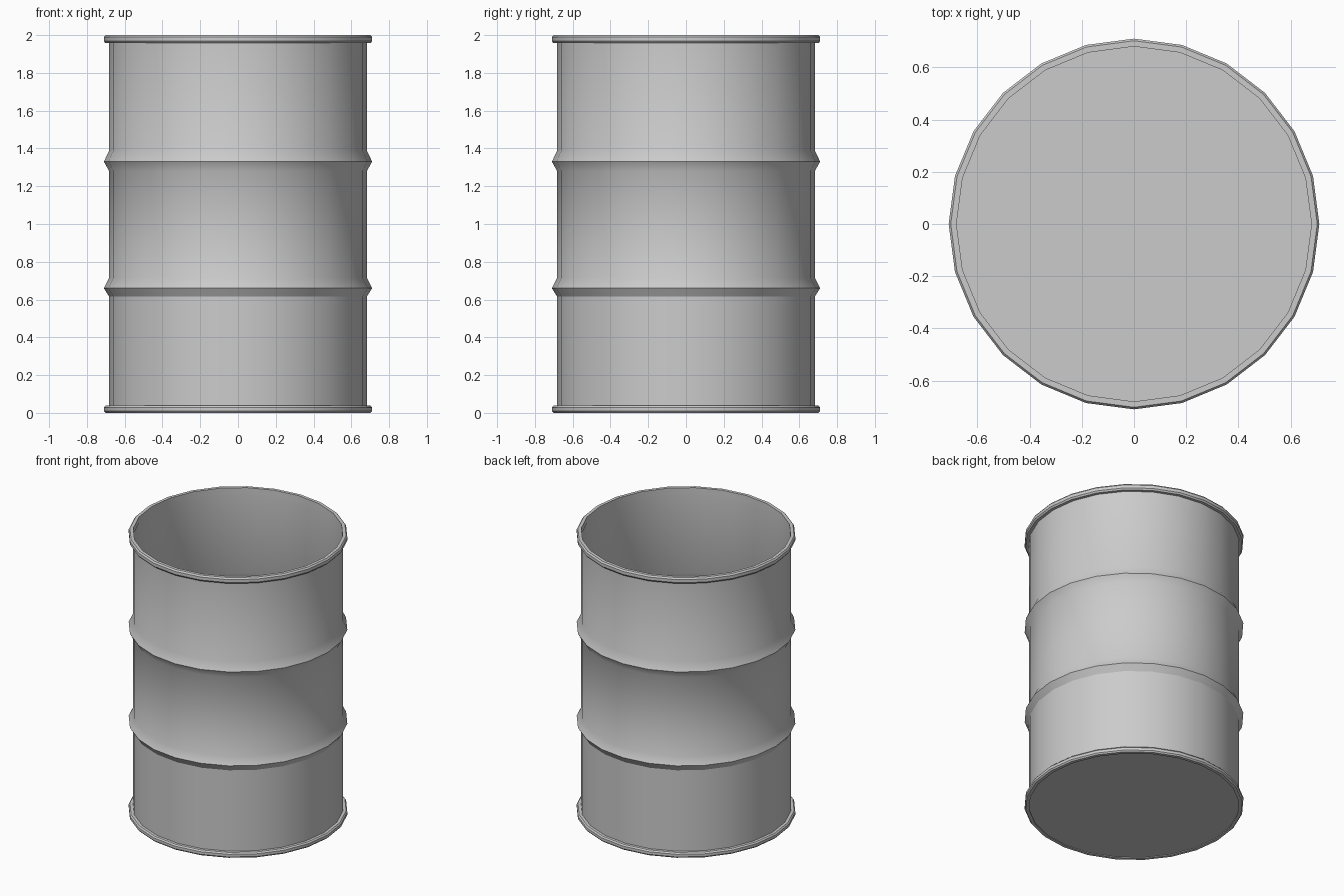
import bpy, bmesh
from math import cos, sin, pi

cube = bpy.data.objects.get("Cube")
if cube:
    bpy.data.objects.remove(cube, do_unlink=True)

SIDES = 24
WALL = 0.682
RIDGE = 0.71

steel = bpy.data.materials.new("grey steel")
steel.use_nodes = True
GREY = (0.6, 0.6, 0.6, 1)
steel.diffuse_color = GREY
steel.node_tree.nodes["Principled BSDF"].inputs["Base Color"].default_value = GREY


def lathe(name, profile, closed=False, cap=False):
    """Spin a (radius, height) profile around z, bottom to top on the outside."""
    bm = bmesh.new()
    rings = []
    for r, z in profile:
        rings.append([bm.verts.new((r * cos(2 * pi * i / SIDES),
                                    r * sin(2 * pi * i / SIDES), z))
                      for i in range(SIDES)])
    pairs = list(zip(rings, rings[1:]))
    if closed:
        pairs.append((rings[-1], rings[0]))
    for low, high in pairs:
        for i in range(SIDES):
            j = (i + 1) % SIDES
            bm.faces.new((low[i], low[j], high[j], high[i]))
    if cap:
        bm.faces.new(rings[0][::-1])
    mesh = bpy.data.meshes.new(name)
    bm.to_mesh(mesh)
    bm.free()
    mesh.materials.append(steel)
    obj = bpy.data.objects.new(name, mesh)
    bpy.context.collection.objects.link(obj)
    bpy.ops.object.select_all(action="DESELECT")
    obj.select_set(True)
    bpy.context.view_layer.objects.active = obj
    bpy.ops.object.shade_smooth_by_angle(angle=pi / 6)
    return obj


# Sheet wall with two pressed ridges, closed by the floor
wall = [(WALL, 0.005)]
for low, peak, high in ((0.615, 0.66, 0.715), (1.28, 1.33, 1.39)):
    wall += [(WALL, low), (RIDGE, peak), (WALL, high)]
wall.append((WALL, 1.98))
lathe("barrel_wall", wall, cap=True)


# Rolled rims at both ends
def rim(name, z0, z1, inner):
    bevel = (z1 - z0) * 0.25
    lathe(name, [(inner, z0), (0.702, z0), (RIDGE, z0 + bevel),
                 (RIDGE, z1 - bevel), (0.702, z1), (inner, z1)], closed=True)


rim("top_rim", 1.957, 2.0, 0.68)
rim("bottom_rim", 0.0, 0.038, 0.68)
